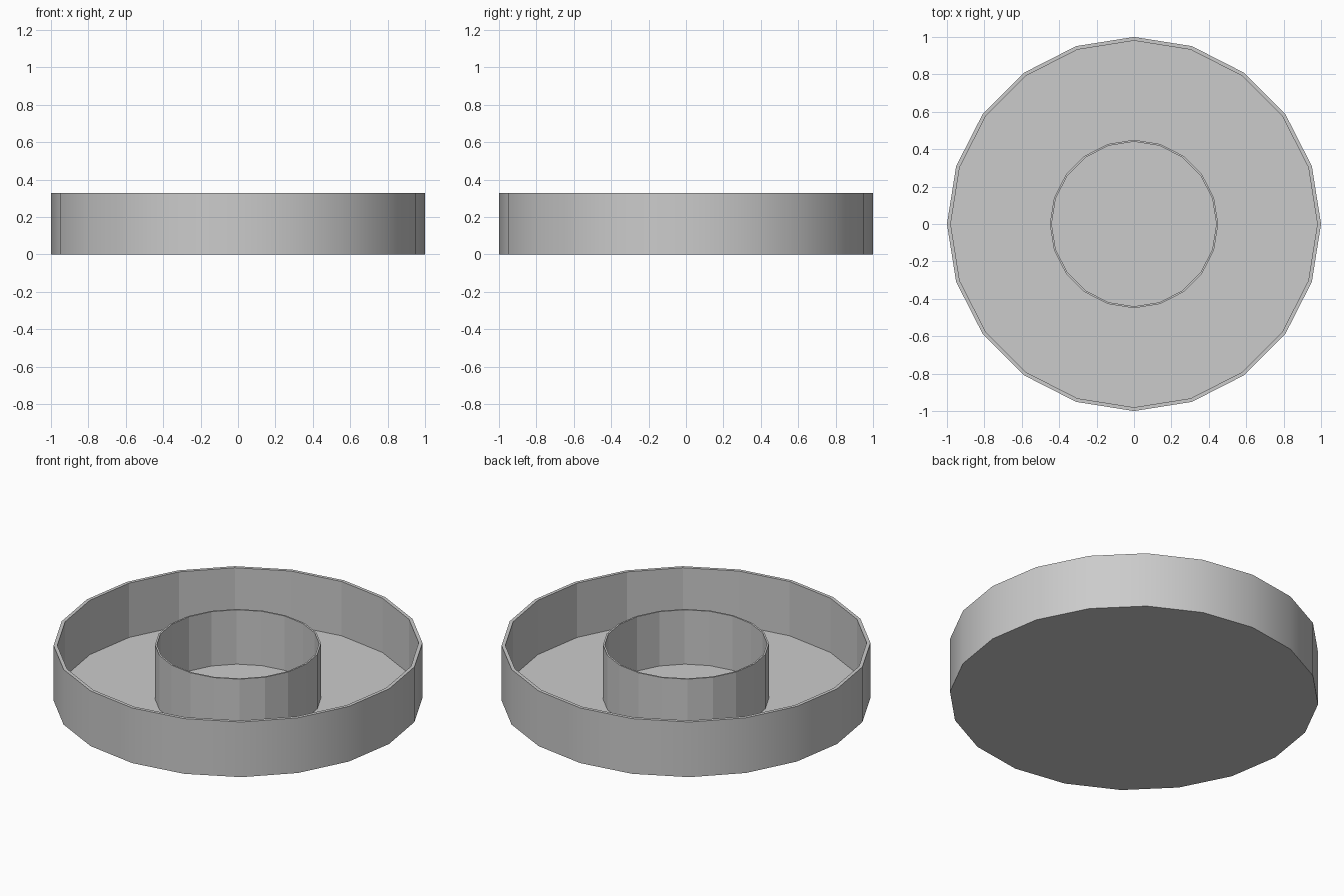
import bpy, bmesh, math

if "Cube" in bpy.data.objects:
    bpy.data.objects.remove(bpy.data.objects["Cube"])

SIDES = 20
HEIGHT = 0.33
FLOOR = 0.005


def lathe(name, profile, closed, smooth_bands=()):
    """Revolve (radius, z) points; closed joins last to first, otherwise ends are capped."""
    bm = bmesh.new()
    rings = []
    for r, z in profile:
        rings.append([bm.verts.new((r * math.cos(2 * math.pi * i / SIDES),
                                    r * math.sin(2 * math.pi * i / SIDES), z))
                      for i in range(SIDES)])
    n = len(rings)
    for b in range(n if closed else n - 1):
        lo, hi = rings[b], rings[(b + 1) % n]
        for i in range(SIDES):
            j = (i + 1) % SIDES
            face = bm.faces.new((lo[i], lo[j], hi[j], hi[i]))
            face.smooth = b in smooth_bands
    if not closed:
        bm.faces.new(rings[0][::-1])
        bm.faces.new(rings[-1])
    bmesh.ops.recalc_face_normals(bm, faces=bm.faces)
    mesh = bpy.data.meshes.new(name)
    bm.to_mesh(mesh)
    bm.free()
    obj = bpy.data.objects.new(name, mesh)
    bpy.context.collection.objects.link(obj)
    return obj


# Shallow round tray: smooth outer wall, faceted inside, thin floor
lathe("tray", [(1.0, 0), (1.0, HEIGHT), (0.98, HEIGHT), (0.98, FLOOR)],
      closed=False, smooth_bands=(0,))

# Thin faceted ring standing on the floor
lathe("inner_ring", [(0.45, FLOOR), (0.45, HEIGHT), (0.44, HEIGHT), (0.44, FLOOR)],
      closed=True)
